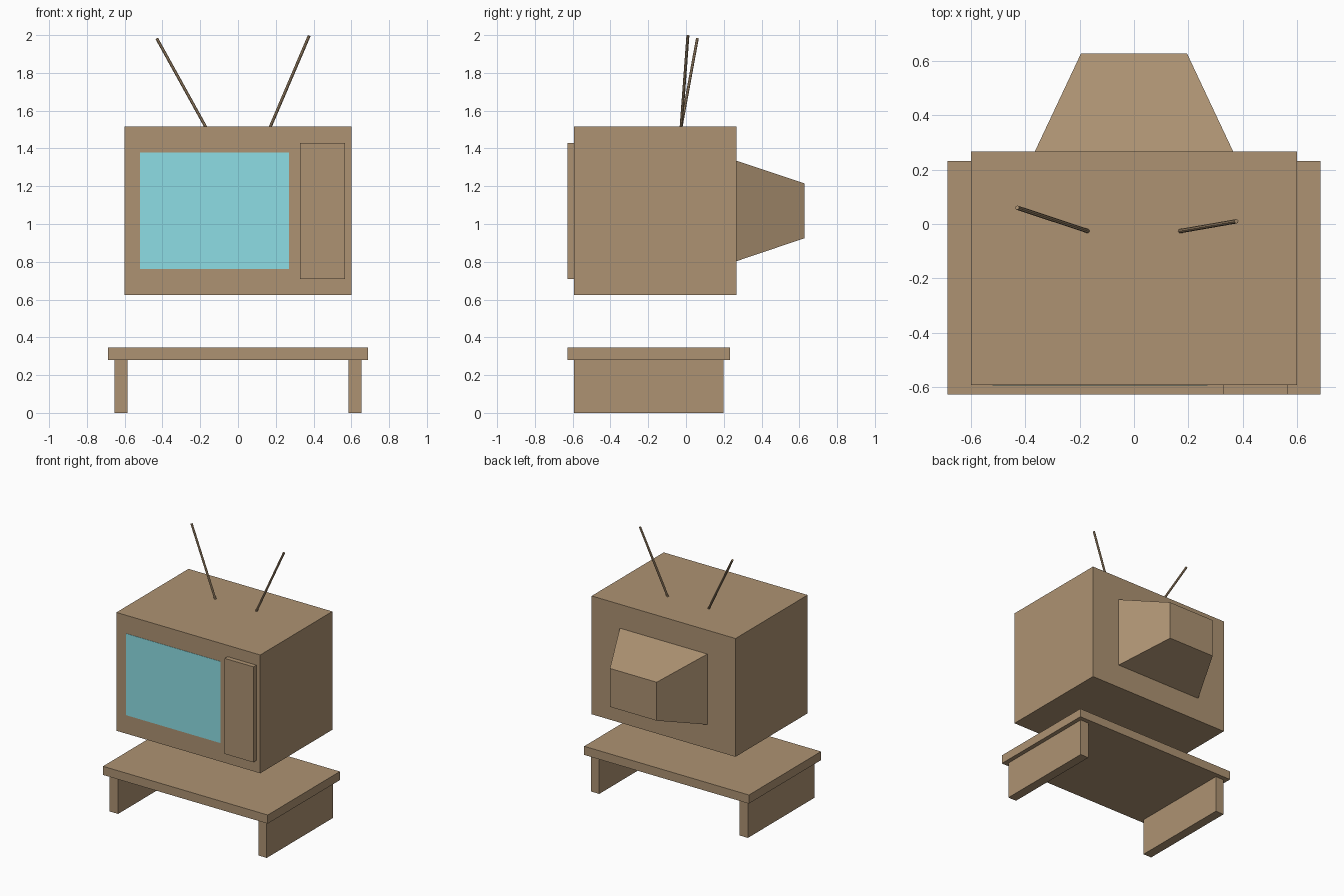
import bpy, bmesh
from mathutils import Vector

if "Cube" in bpy.data.objects:
    bpy.data.objects.remove(bpy.data.objects["Cube"])


def material(name, color):
    m = bpy.data.materials.new(name)
    m.diffuse_color = color
    m.use_nodes = True
    m.node_tree.nodes["Principled BSDF"].inputs["Base Color"].default_value = m.diffuse_color
    return m


WOOD = material("brown", (0.42, 0.29, 0.17, 1))
GLASS = material("screen_blue", (0.27, 0.73, 0.78, 1))


def finish(name, bm, mat):
    bmesh.ops.recalc_face_normals(bm, faces=bm.faces)
    mesh = bpy.data.meshes.new(name)
    bm.to_mesh(mesh)
    bm.free()
    mesh.materials.append(mat)
    ob = bpy.data.objects.new(name, mesh)
    bpy.context.collection.objects.link(ob)
    return ob


def box(name, x, y, z, mat=WOOD, back=None):
    """Box from ranges; back=(x range, z range) reshapes the +y end."""
    bm = bmesh.new()
    bmesh.ops.create_cube(bm, size=1)
    for v in bm.verts:
        i, j, k = (int(c > 0) for c in v.co)
        xr, zr = back if back and j else (x, z)
        v.co = (xr[i], y[j], zr[k])
    return finish(name, bm, mat)


def rod(name, start, end, radius):
    start, end = Vector(start), Vector(end)
    axis = end - start
    bm = bmesh.new()
    bmesh.ops.create_cone(bm, cap_ends=True, segments=8, radius1=radius,
                          radius2=radius, depth=axis.length)
    turn = axis.to_track_quat('Z', 'Y')
    for v in bm.verts:
        v.co = turn @ v.co + (start + end) / 2
    return finish(name, bm, WOOD)


# Television body, tapered tube housing, screen and control panel
box("cabinet", (-0.60, 0.60), (-0.592, 0.267), (0.623, 1.515))
box("tube_housing", (-0.365, 0.365), (0.267, 0.628), (0.803, 1.335),
    back=((-0.195, 0.195), (0.925, 1.215)))
box("screen", (-0.52, 0.27), (-0.594, -0.58), (0.763, 1.378), GLASS)
box("control_panel", (0.328, 0.567), (-0.627, -0.592), (0.71, 1.43))

# Antenna pair
rod("left_antenna", (-0.17, -0.026, 1.512), (-0.43, 0.06, 1.982), 0.008)
rod("right_antenna", (0.17, -0.026, 1.512), (0.377, 0.01, 1.997), 0.008)

# Low table with two slab legs
box("table_top", (-0.687, 0.687), (-0.627, 0.232), (0.28, 0.345))
for side, x in (("left", (-0.655, -0.585)), ("right", (0.585, 0.655))):
    box(side + "_table_leg", x, (-0.593, 0.198), (0.0, 0.28))
